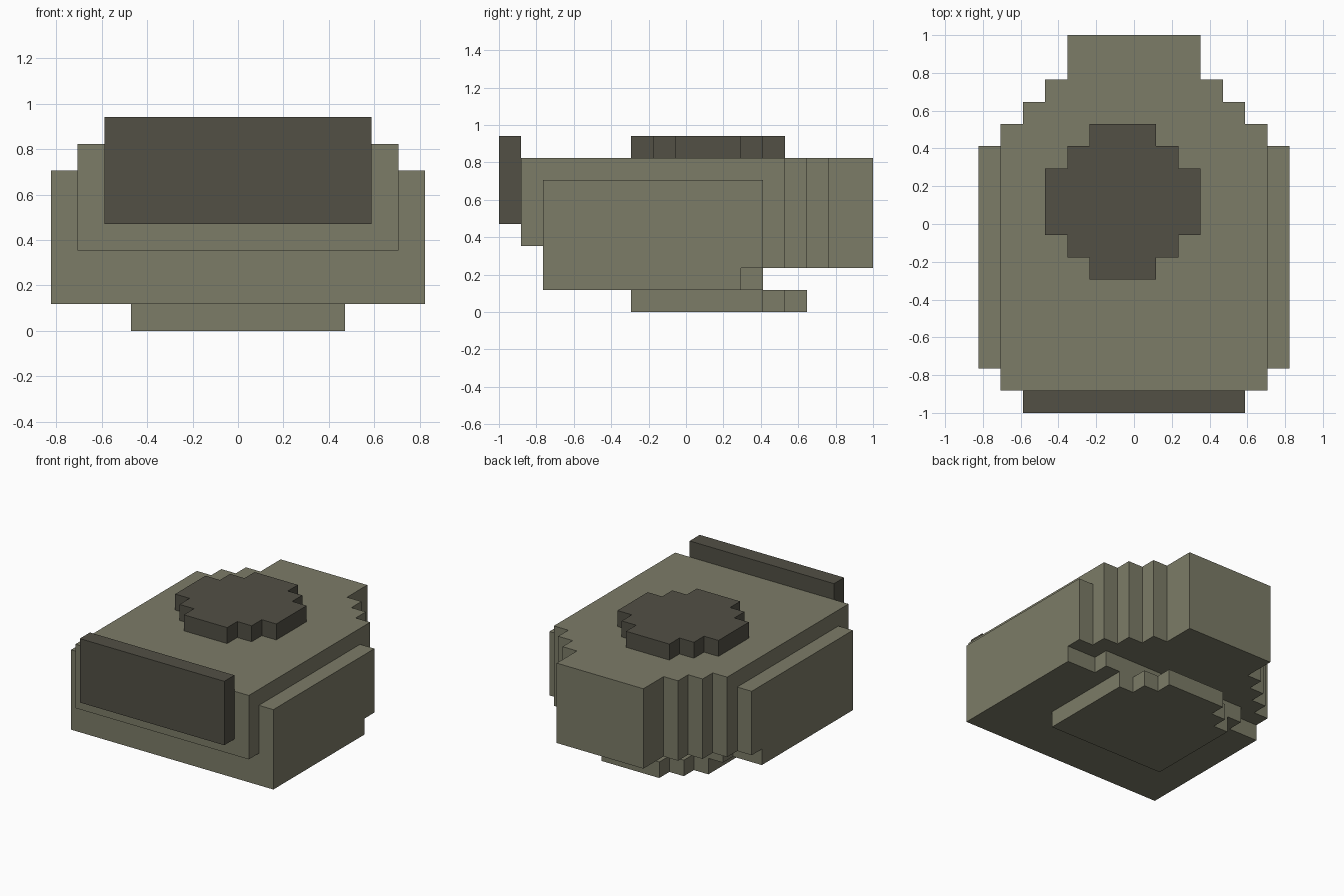
import bpy, bmesh

if "Cube" in bpy.data.objects:
    bpy.data.objects.remove(bpy.data.objects["Cube"], do_unlink=True)

U = 2 / 17  # one block of the stepped grid


def material(name, rgb):
    m = bpy.data.materials.new(name)
    m.use_nodes = True
    m.diffuse_color = (*rgb, 1)
    m.node_tree.nodes["Principled BSDF"].inputs["Base Color"].default_value = (*rgb, 1)
    return m


olive = material("olive_grey", (0.202, 0.200, 0.137))
dark = material("dark_olive", (0.084, 0.080, 0.060))


def stepped_prism(name, y0, steps, z0, z1, mat, cx=0.0):
    """Extrude a mirrored stepped outline. steps = (half width, y where it ends),
    listed from front to back, all in blocks."""
    side, y = [], y0
    for half, y_end in steps:
        side += [(half, y), (half, y_end)]
        y = y_end
    outline = side + [(-x, y) for x, y in reversed(side)]
    bm = bmesh.new()
    base = bm.faces.new([bm.verts.new(((x + cx) * U, y * U, z0 * U)) for x, y in outline])
    top = bmesh.ops.extrude_face_region(bm, geom=[base])["geom"]
    bmesh.ops.translate(bm, vec=(0, 0, (z1 - z0) * U),
                        verts=[v for v in top if isinstance(v, bmesh.types.BMVert)])
    bmesh.ops.recalc_face_normals(bm, faces=bm.faces)
    mesh = bpy.data.meshes.new(name)
    bm.to_mesh(mesh)
    bm.free()
    mesh.materials.append(mat)
    ob = bpy.data.objects.new(name, mesh)
    bpy.context.collection.objects.link(ob)
    return ob


# Main hull with a tapering stepped tail
hull = stepped_prism("hull", -7.5, [(6, 4.5), (5, 5.5), (4, 6.5), (3, 8.5)], 2, 7, olive)

# Undercut below the nose of the hull
cutter = stepped_prism("nose_cutter", -9, [(8, -6.4)], 1, 3, olive)
cutter.hide_render = True
cut = hull.modifiers.new("undercut", "BOOLEAN")
cut.operation = "DIFFERENCE"
cut.solver = "EXACT"
cut.object = cutter
bpy.context.view_layer.objects.active = hull
bpy.ops.object.modifier_apply(modifier=cut.name)
bpy.data.objects.remove(cutter, do_unlink=True)

# Wide casing around the hull: one solid block, cut back at its lower rear corners
casing = stepped_prism("casing", -6.5, [(7, 3.5)], 1, 6, olive)
corners = [stepped_prism("corner_cutter", 2.5, [(1.5, 5)], 0, 2, olive, cx=s * 6.5) for s in (-1, 1)]
for c in corners:
    c.hide_render = True
    cut = casing.modifiers.new("corner", "BOOLEAN")
    cut.operation = "DIFFERENCE"
    cut.solver = "EXACT"
    cut.object = c
    bpy.context.view_layer.objects.active = casing
    bpy.ops.object.modifier_apply(modifier=cut.name)
    bpy.data.objects.remove(c, do_unlink=True)

# Base plate with a stepped rear end
stepped_prism("base_plate", -2.5, [(4, 3.5), (3, 4.5), (2, 5.5)], 0, 1, olive)

# Dark front panel
stepped_prism("front_panel", -8.5, [(5, -7.5)], 4, 8, dark)

# Dark stepped disc on top, slightly off centre
stepped_prism("top_disc", -2.5,
              [(1.5, -1.5), (2.5, -0.5), (3.5, 2.5), (2.5, 3.5), (1.5, 4.5)],
              7, 8, dark, cx=-0.5)
